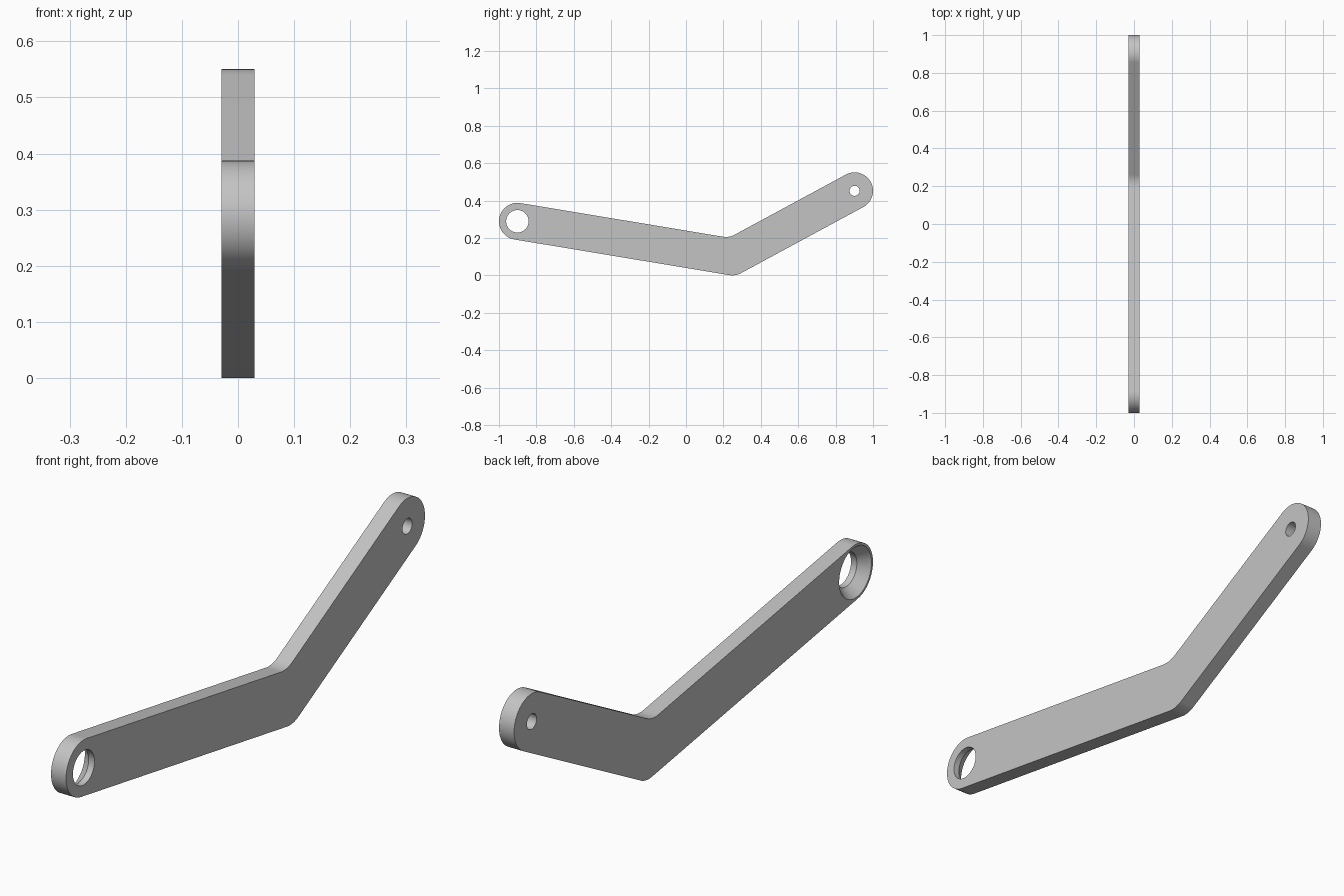
import bpy, bmesh
from math import sin, cos, pi, atan2, tan
from mathutils import Vector

cube = bpy.data.objects.get("Cube")
if cube:
    bpy.data.objects.remove(cube)

HALF = 0.0293          # half thickness along x
R = 0.0985             # half width of the bar
FRONT = Vector((-0.9015, 0.289))
BEND = Vector((0.2475, 0.0985))
BACK = Vector((0.9015, 0.452))

steel = bpy.data.materials.new("grey_steel")
steel.use_nodes = True
steel.diffuse_color = (0.55, 0.55, 0.55, 1)
steel.node_tree.nodes["Principled BSDF"].inputs["Base Color"].default_value = (0.55, 0.55, 0.55, 1)


def arc(centre, radius, start, end, steps):
    angles = [start + (end - start) * i / steps for i in range(steps + 1)]
    return [centre + radius * Vector((cos(a), sin(a))) for a in angles]


def make_object(name, bm):
    bmesh.ops.recalc_face_normals(bm, faces=bm.faces)
    mesh = bpy.data.meshes.new(name)
    bm.to_mesh(mesh)
    bm.free()
    mesh.materials.append(steel)
    obj = bpy.data.objects.new(name, mesh)
    bpy.context.collection.objects.link(obj)
    return obj


def hole_cutter(name, centre, rings, sides):
    """Revolved cutter along x from (x, radius) rings."""
    bm = bmesh.new()
    loops = [[bm.verts.new((x, p.x, p.y)) for p in arc(centre, r, 0, 2 * pi, sides)[:-1]]
             for x, r in rings]
    for a, b in zip(loops, loops[1:]):
        for i in range(sides):
            j = (i + 1) % sides
            bm.faces.new((a[i], a[j], b[j], b[i]))
    bm.faces.new(loops[0])
    bm.faces.new(loops[-1])
    obj = make_object(name, bm)
    obj.hide_render = True
    return obj


# Bent bar outline: round ends, rounded outer bend, filleted inner bend
d1, d2 = BEND - FRONT, BACK - BEND
a1, a2 = atan2(d1.y, d1.x), atan2(d2.y, d2.x)
fillet = 0.1
mid, half_turn = (a1 + a2) / 2, (a2 - a1) / 2
inner = BEND + Vector((-sin(mid), cos(mid))) * ((R + fillet) / cos(half_turn))
outline = (arc(FRONT, R, a1 + pi / 2, a1 + 3 * pi / 2, 32)
           + arc(BEND, R, a1 - pi / 2, a2 - pi / 2, 12)
           + arc(BACK, R, a2 - pi / 2, a2 + pi / 2, 32)
           + arc(inner, fillet, a2 - pi / 2, a1 - pi / 2, 12))
bm = bmesh.new()
side = bm.faces.new([bm.verts.new((-HALF, p.x, p.y)) for p in outline])
extruded = bmesh.ops.extrude_face_region(bm, geom=[side])["geom"]
bmesh.ops.translate(bm, vec=(2 * HALF, 0, 0),
                    verts=[v for v in extruded if isinstance(v, bmesh.types.BMVert)])
bar = make_object("bent_lever_arm", bm)

# Countersunk front hole and plain back hole
over = 0.01
slope = 0.03 / 0.036
cutters = [
    hole_cutter("countersunk_hole_cutter", FRONT,
                [(-HALF - over, 0.09 + over * slope), (-HALF + 0.036, 0.06), (HALF + over, 0.06)], 64),
    hole_cutter("pin_hole_cutter", BACK, [(-HALF - over, 0.027), (HALF + over, 0.027)], 40),
]
bpy.ops.object.select_all(action="DESELECT")
bpy.context.view_layer.objects.active = bar
bar.select_set(True)
for cutter in cutters:
    mod = bar.modifiers.new("hole", "BOOLEAN")
    mod.operation = "DIFFERENCE"
    mod.solver = "EXACT"
    mod.object = cutter
    bpy.ops.object.modifier_apply(modifier=mod.name)
    bpy.data.objects.remove(cutter)

bpy.ops.object.shade_smooth_by_angle(angle=pi / 6)
